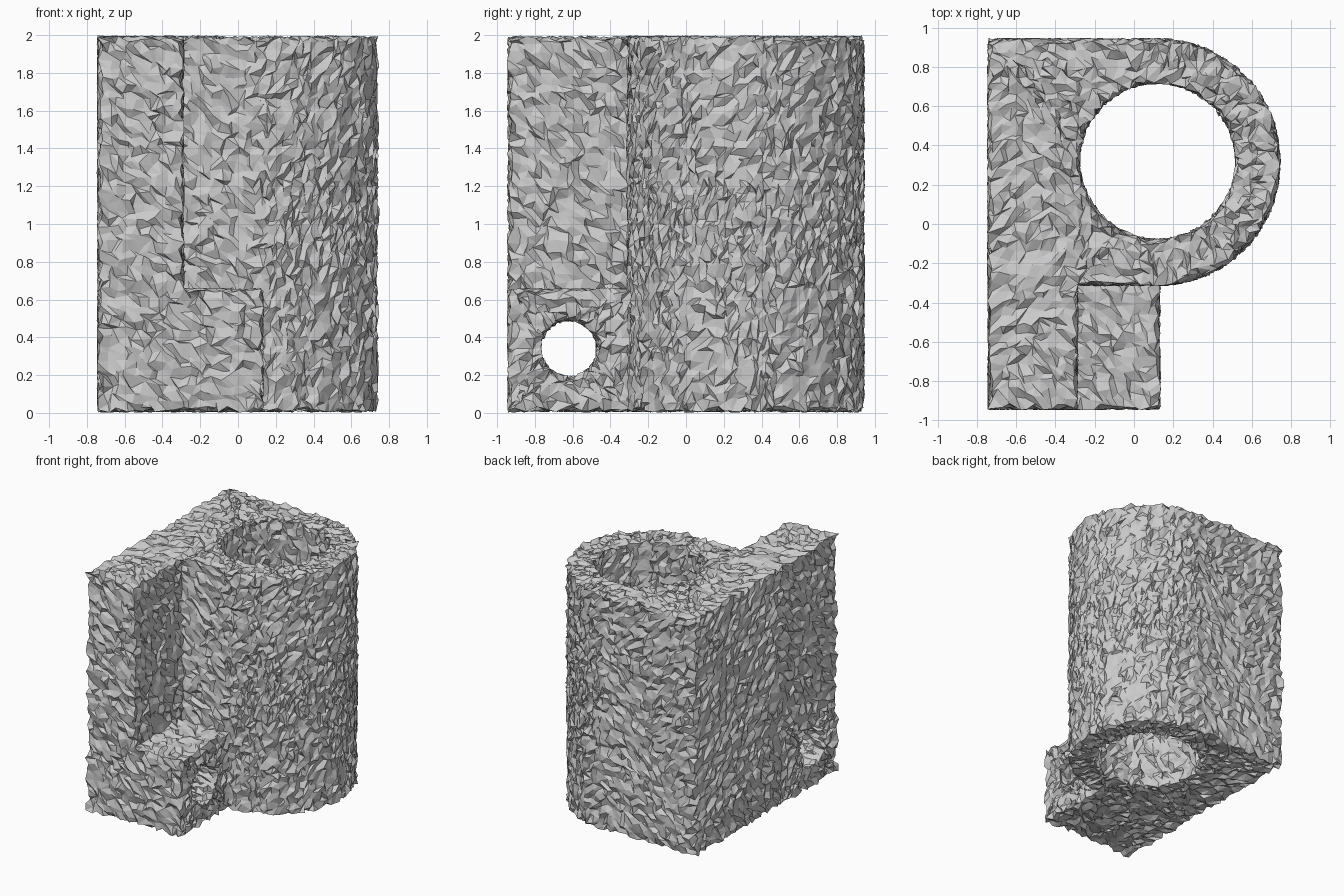
import bpy, bmesh, math, random
from mathutils import Vector

if "Cube" in bpy.data.objects:
    bpy.data.objects.remove(bpy.data.objects["Cube"])

random.seed(4)
CX, CY, R = 0.115, 0.315, 0.615      # barrel centre and outer radius
Z0, Z1 = 0.02, 1.98
STEP, ROUGH = 0.042, 0.018           # facet size and surface roughness


def prism(name, outline, z0, z1):
    bm = bmesh.new()
    base = bm.faces.new([bm.verts.new((x, y, z0)) for x, y in outline])
    top = bmesh.ops.extrude_face_region(bm, geom=[base], use_keep_orig=True)
    bmesh.ops.translate(bm, vec=(0, 0, z1 - z0),
                        verts=[g for g in top["geom"] if isinstance(g, bmesh.types.BMVert)])
    bmesh.ops.recalc_face_normals(bm, faces=bm.faces)
    mesh = bpy.data.meshes.new(name)
    bm.to_mesh(mesh)
    bm.free()
    obj = bpy.data.objects.new(name, mesh)
    bpy.context.collection.objects.link(obj)
    return obj


def bore(name, radius, depth, location, rotation=(0, 0, 0)):
    bpy.ops.mesh.primitive_cylinder_add(vertices=64, radius=radius, depth=depth,
                                        location=location, rotation=rotation)
    bpy.context.object.name = name
    return bpy.context.object


def combine(obj, other, operation):
    mod = obj.modifiers.new(operation.title(), 'BOOLEAN')
    mod.operation, mod.object, mod.solver = operation, other, 'EXACT'
    other.hide_render = True


# Full-height side plate and barrel housing as one profile
arc = [(CX + R * math.cos(a), CY + R * math.sin(a))
       for a in (math.radians(-90 + 180 * i / 48) for i in range(49))]
body = prism("barrel_bracket",
             [(-0.73, -0.93), (-0.30, -0.93), (-0.30, -0.30)] + arc + [(-0.73, 0.93)], Z0, Z1)

# Low foot block, main bore and cross hole
foot = prism("foot_block", [(-0.73, -0.93), (0.12, -0.93), (0.12, -0.2), (-0.73, -0.2)], Z0, 0.645)
main_bore = bore("main_bore", 0.41, 3, (0.12, 0.32, 1))
cross_hole = bore("cross_hole", 0.16, 3, (0, -0.62, 0.34), (0, math.pi / 2, 0))
combine(body, foot, 'UNION')
combine(body, main_bore, 'DIFFERENCE')
combine(body, cross_hole, 'DIFFERENCE')
dg = bpy.context.evaluated_depsgraph_get()
mesh = bpy.data.meshes.new_from_object(body.evaluated_get(dg))
body.modifiers.clear()
body.data = mesh
for helper in (foot, main_bore, cross_hole):
    bpy.data.objects.remove(helper)

# Slice the solid into small facets
bm = bmesh.new()
bm.from_mesh(mesh)
bmesh.ops.triangulate(bm, faces=bm.faces)
for axis, start, end in ((0, -0.72, 0.73), (1, -0.93, 0.93), (2, Z0, Z1)):
    normal = Vector((0, 0, 0))
    normal[axis] = 1
    for i in range(1, int((end - start) / STEP) + 1):
        bmesh.ops.bisect_plane(bm, geom=bm.verts[:] + bm.edges[:] + bm.faces[:],
                               dist=1e-5, plane_co=normal * (start + i * STEP), plane_no=normal)
bmesh.ops.remove_doubles(bm, verts=bm.verts, dist=0.016)
bmesh.ops.triangulate(bm, faces=bm.faces)

# Rough, chipped stone surface
for v in bm.verts:
    v.co += Vector([random.uniform(-ROUGH, ROUGH) for _ in range(3)])
bmesh.ops.recalc_face_normals(bm, faces=bm.faces)
bm.to_mesh(mesh)
bm.free()
for p in mesh.polygons:
    p.use_smooth = False
